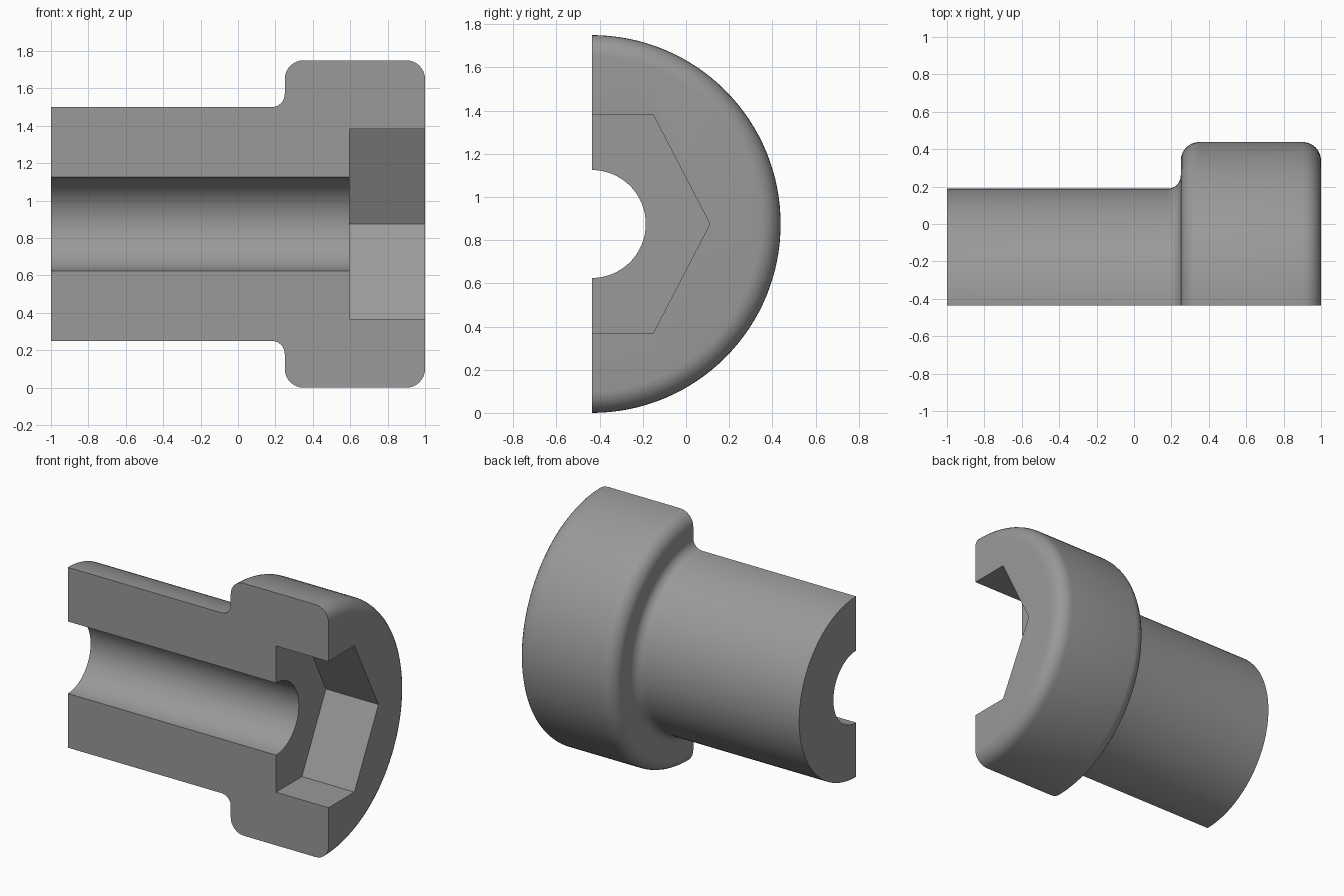
import bpy, bmesh, math
from mathutils import Vector

if "Cube" in bpy.data.objects:
    bpy.data.objects.remove(bpy.data.objects["Cube"])

AXIS_Y, AXIS_Z = -0.4365, 0.875   # bushing axis lies in the cut plane
SEGS = 64
BORE, POCKET_X = 0.25, 0.597

bm = bmesh.new()


def corner(cx, cr, rad, a0, a1, n=8):
    """Arc in the (x, radius) plane, angles in degrees."""
    return [(cx + rad * math.cos(math.radians(a0 + (a1 - a0) * i / n)),
             cr + rad * math.sin(math.radians(a0 + (a1 - a0) * i / n)))
            for i in range(n + 1)]


def half_ring(x, r):
    """Half circle of vertices around the axis, top to bottom."""
    return [bm.verts.new((x, AXIS_Y + r * math.sin(math.pi * i / SEGS),
                          AXIS_Z + r * math.cos(math.pi * i / SEGS)))
            for i in range(SEGS + 1)]


def bridge(a, b):
    for i in range(len(a) - 1):
        bm.faces.new((a[i], a[i + 1], b[i + 1], b[i]))


def outline(x, pts):
    return [bm.verts.new((x, AXIS_Y + y, AXIS_Z + z)) for y, z in pts]


# outer wall: shaft, fillet, rounded flange
profile = ([(-1, 0.625)]
           + corner(0.18, 0.695, 0.07, -90, 0)
           + corner(0.35, 0.775, 0.10, 180, 90)
           + corner(0.90, 0.775, 0.10, 90, 0))
outer = [half_ring(x, r) for x, r in profile]
for a, b in zip(outer, outer[1:]):
    bridge(a, b)

# round bore
bore_l, bore_r = half_ring(-1, BORE), half_ring(POCKET_X, BORE)
bridge(bore_l, bore_r)

# six-sided pocket
hexa = [(0, 0.507), (0.284, 0.507), (0.547, 0), (0.284, -0.507), (0, -0.507)]
hex_in, hex_out = outline(POCKET_X, hexa), outline(1, hexa)
bridge(hex_in, hex_out)

# end faces and pocket floor
bridge(outer[0], bore_l)
bm.faces.new(outer[-1] + hex_out[::-1])
bm.faces.new(hex_in + bore_r[::-1])

# flat cut faces above and below the bore
for k in (0, -1):
    bm.faces.new([ring[k] for ring in outer]
                 + [hex_out[k], hex_in[k], bore_r[k], bore_l[k]])

bmesh.ops.recalc_face_normals(bm, faces=bm.faces)
mesh = bpy.data.meshes.new("half_bushing")
bm.to_mesh(mesh)
bm.free()
body = bpy.data.objects.new("half_bushing", mesh)
bpy.context.collection.objects.link(body)

grey = bpy.data.materials.new("mid_grey")
grey.diffuse_color = (0.32, 0.32, 0.32, 1)
grey.use_nodes = True
grey.node_tree.nodes["Principled BSDF"].inputs["Base Color"].default_value = grey.diffuse_color
mesh.materials.append(grey)

# smooth round walls, crisp machined edges
bpy.context.view_layer.objects.active = body
body.select_set(True)
bpy.ops.object.shade_smooth_by_angle(angle=math.radians(30))
